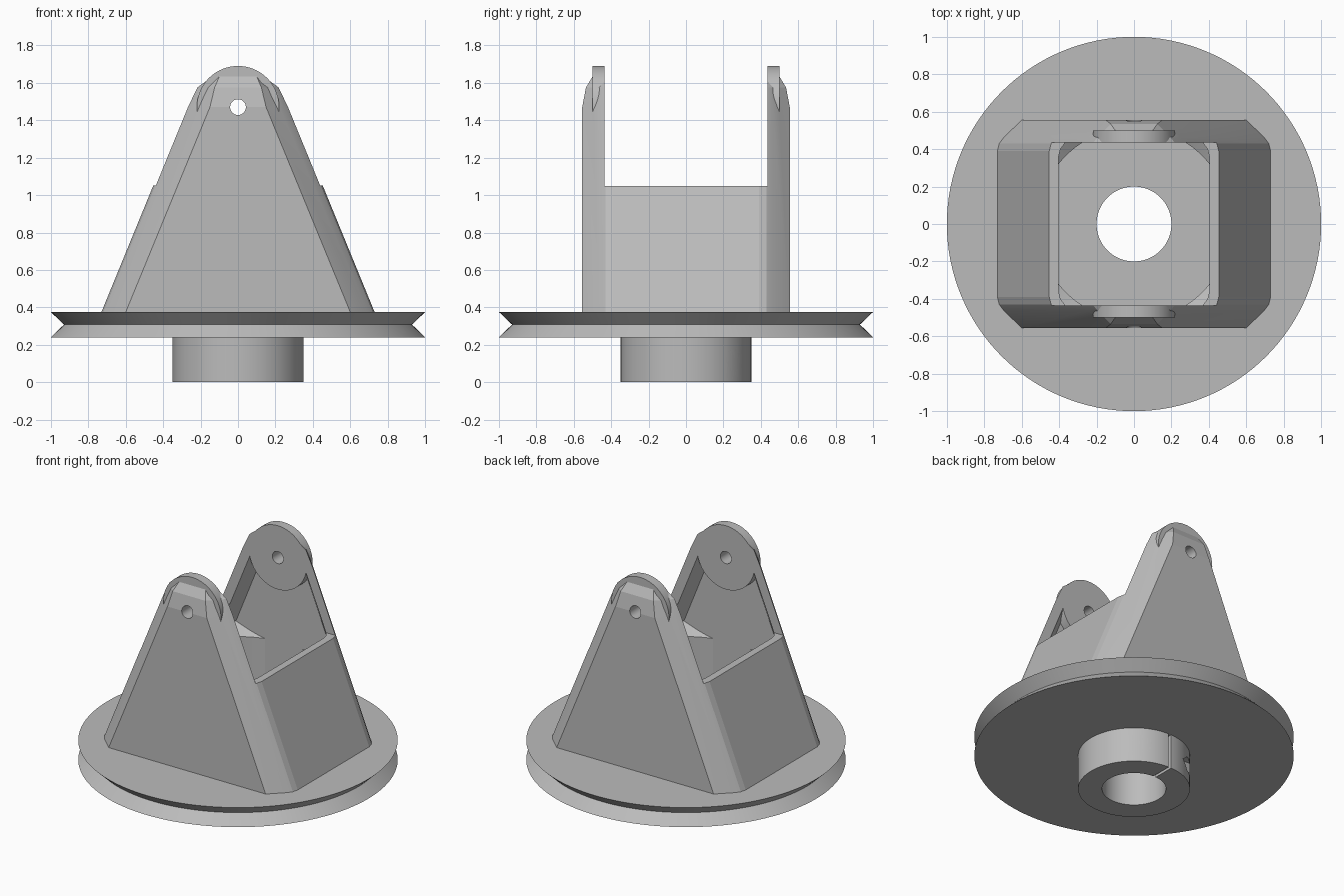
import bpy, bmesh, math
from mathutils import Matrix

cube = bpy.data.objects.get("Cube")
if cube:
    bpy.data.objects.remove(cube, do_unlink=True)

grey = bpy.data.materials.new("plain grey")
grey.use_nodes = True
COLOUR = (0.5, 0.5, 0.5, 1)
grey.diffuse_color = COLOUR
grey.node_tree.nodes["Principled BSDF"].inputs["Base Color"].default_value = COLOUR


def finish(name, bm):
    bmesh.ops.recalc_face_normals(bm, faces=bm.faces)
    mesh = bpy.data.meshes.new(name)
    bm.to_mesh(mesh)
    bm.free()
    mesh.materials.append(grey)
    ob = bpy.data.objects.new(name, mesh)
    bpy.context.collection.objects.link(ob)
    return ob


def loft(name, sections):
    """Skin equal-length rings of points and cap both ends."""
    bm = bmesh.new()
    rings = [[bm.verts.new(p) for p in ring] for ring in sections]
    n = len(rings[0])
    for a, b in zip(rings, rings[1:]):
        for i in range(n):
            j = (i + 1) % n
            bm.faces.new((a[i], a[j], b[j], b[i]))
    bm.faces.new(rings[0])
    bm.faces.new(rings[-1])
    return finish(name, bm)


def turned(name, profile, n=128):
    """Solid of revolution about z from (radius, height) pairs."""
    turn = [2 * math.pi * i / n for i in range(n)]
    return loft(name, [[(r * math.cos(t), r * math.sin(t), z) for t in turn]
                       for r, z in profile])


def rod(name, axis, centre, radius, length, n=48):
    bm = bmesh.new()
    bmesh.ops.create_cone(bm, cap_ends=True, segments=n, radius1=radius,
                          radius2=radius, depth=length)
    bm.transform(Matrix.Translation(centre) @ Matrix.Rotation(math.pi / 2, 4, axis))
    return finish(name, bm)


def box(name, centre, size):
    bm = bmesh.new()
    bmesh.ops.create_cube(bm, size=1)
    bm.transform(Matrix.Translation(centre) @ Matrix.Diagonal((*size, 1)))
    return finish(name, bm)


def combine(target, tool, operation="DIFFERENCE"):
    """Apply a boolean and discard the tool."""
    tool.hide_render = True
    mod = target.modifiers.new("cut", "BOOLEAN")
    mod.operation, mod.solver, mod.object = operation, "EXACT", tool
    graph = bpy.context.evaluated_depsgraph_get()
    mesh = bpy.data.meshes.new_from_object(target.evaluated_get(graph))
    target.modifiers.clear()
    target.data = mesh
    bpy.data.objects.remove(tool, do_unlink=True)


def outline(z, hx, fx, hy, side):
    """Rectangle with chamfered corners, softened where they meet the sides."""
    corner = [(hx, side - 0.04), (hx - 0.01, side), (hx - 0.035, side + 0.034), (fx, hy)]
    half = corner + [(-x, y) for x, y in reversed(corner)]
    return [(x, y, z) for x, y in half] + [(-x, -y, z) for x, y in half]


# Grooved wheel with clamping hub
wheel = turned("grooved_wheel", [(0.35, 0), (0.35, 0.24), (1, 0.24), (0.93, 0.308), (1, 0.375),
                                 (0.2, 0.375)])
combine(wheel, turned("bore_cutter", [(0.2, -0.1), (0.2, 0.5)]))
combine(wheel, box("slit_cutter", (0, 0.3, 0.07), (0.02, 0.24, 0.34)))
combine(wheel, rod("screw_cutter", "Y", (0, 0.27, 0.122), 0.03, 0.9))
combine(wheel, rod("screw_head_cutter", "Y", (0.32, 0.27, 0.122), 0.056, 0.4))
combine(wheel, rod("nut_cutter", "Y", (-0.32, 0.27, 0.122), 0.056, 0.4, 6))

# Tapered yoke body with rounded-off arm tips
yoke = loft("yoke", [outline(0.37, 0.732, 0.602, 0.555, 0.43),
                     outline(1.47, 0.281, 0.15, 0.555, 0.43),
                     outline(1.575, 0.238, 0.125, 0.535, 0.42),
                     outline(1.633, 0.16, 0.1, 0.5, 0.42)])

# Hollow inside, with the corners filled in below the arms
cavity = loft("cavity_cutter", [outline(0.3, 0.711, 0.61, 0.495, 0.40),
                                outline(1.56, 0.194, 0.10, 0.495, 0.40)])
clearance = turned("clearance_cutter", [(0.515, 0.25), (0.515, 0.85), (0.75, 1.0), (0.75, 1.8)])
combine(cavity, clearance, "INTERSECT")
combine(yoke, cavity)

# Open the sides between the two arms
combine(yoke, box("window_cutter", (0, 0, 1.55), (3, 0.87, 1)))

# Round pivot lugs and the pin hole
for s in (-1, 1):
    combine(yoke, rod("pivot_lug", "X", (0, s * 0.4675, 1.47), 0.22, 0.065, 96), "UNION")
combine(yoke, rod("pin_cutter", "X", (0, 0, 1.47), 0.042, 2))

for ob in (wheel, yoke):
    bpy.ops.object.select_all(action="DESELECT")
    ob.select_set(True)
    bpy.context.view_layer.objects.active = ob
    bpy.ops.object.shade_smooth_by_angle(angle=math.radians(10))
